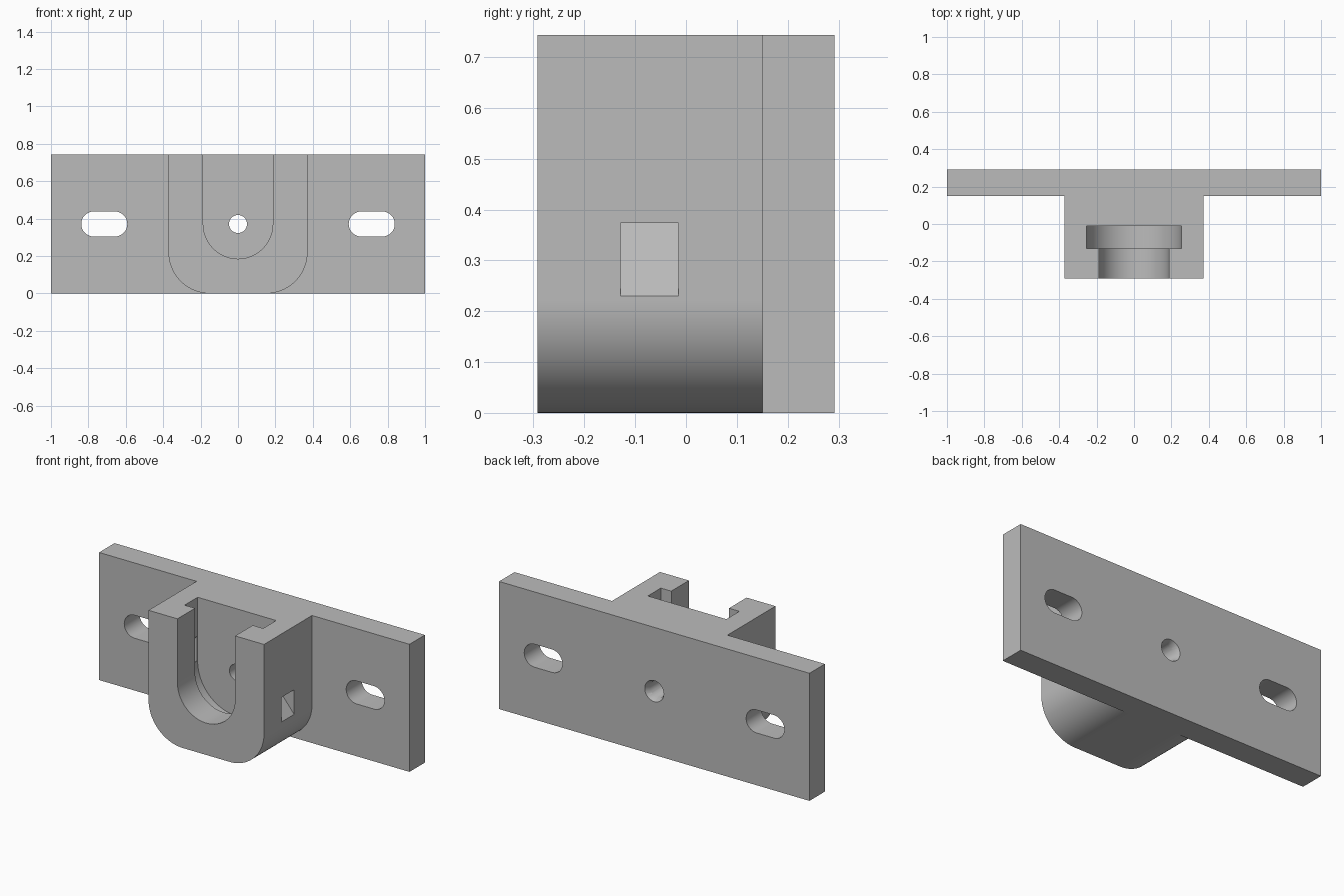
import bpy, bmesh, math

if "Cube" in bpy.data.objects:
    bpy.data.objects.remove(bpy.data.objects["Cube"], do_unlink=True)

grey = bpy.data.materials.new("light_grey")
grey.use_nodes = True
colour = (0.5, 0.5, 0.5, 1)
grey.diffuse_color = colour
grey.node_tree.nodes["Principled BSDF"].inputs["Base Color"].default_value = colour

HEIGHT = 0.743
MID = HEIGHT / 2          # height of every hole centre
BACK, PLATE_FRONT, FRONT = 0.292, 0.15, -0.292


def arc(cx, cz, r, start, end, steps=32):
    """Points of an arc in the xz plane, angles in degrees."""
    return [(cx + r * math.cos(math.radians(start + (end - start) * i / steps)),
             cz + r * math.sin(math.radians(start + (end - start) * i / steps)))
            for i in range(steps + 1)]


def prism(name, profile, y0, y1, end_scale=1.0):
    """Extrude an xz profile from y0 to y1, optionally tapering about the hole axis."""
    bm = bmesh.new()
    front = [bm.verts.new((x, y0, z)) for x, z in profile]
    back = [bm.verts.new((x * end_scale, y1, MID + (z - MID) * end_scale)) for x, z in profile]
    bm.faces.new(front)
    bm.faces.new(back[::-1])
    n = len(profile)
    for i in range(n):
        j = (i + 1) % n
        bm.faces.new((front[j], front[i], back[i], back[j]))
    bmesh.ops.recalc_face_normals(bm, faces=bm.faces)
    mesh = bpy.data.meshes.new(name)
    bm.to_mesh(mesh)
    bm.free()
    mesh.materials.append(grey)
    ob = bpy.data.objects.new(name, mesh)
    bpy.context.collection.objects.link(ob)
    return ob


def combine(target, tool, operation):
    """Apply a boolean and discard the tool."""
    tool.hide_render = True
    mod = target.modifiers.new(operation.lower(), 'BOOLEAN')
    mod.operation, mod.solver, mod.object = operation, 'EXACT', tool
    bpy.context.view_layer.objects.active = target
    bpy.ops.object.modifier_apply(modifier=mod.name)
    bpy.data.objects.remove(tool, do_unlink=True)


def u_shape(r):
    """Round-bottomed channel that is open at the top."""
    return arc(0, MID, r, 180, 360, 48) + [(r, 1), (-r, 1)]


# Wall plate
bracket = prism("mounting_bracket", [(-1, 0), (1, 0), (1, HEIGHT), (-1, HEIGHT)],
                PLATE_FRONT, BACK)

# Holder block with rounded lower corners
W, R = 0.372, 0.222
block = prism("holder_block",
              arc(-W + R, R, R, 180, 270) + arc(W - R, R, R, 270, 360)
              + [(W, HEIGHT), (-W, HEIGHT)], FRONT, PLATE_FRONT + 0.05)
combine(bracket, block, 'UNION')

# Front opening and the wider groove behind it
combine(bracket, prism("front_opening", u_shape(0.186), -0.4, -0.07), 'DIFFERENCE')
combine(bracket, prism("wide_groove", u_shape(0.253), -0.13, -0.01), 'DIFFERENCE')

# Central screw hole, flared at the back
combine(bracket, prism("screw_hole", arc(0, MID, 0.048, 0, 352.5, 47), -0.05, 0.4), 'DIFFERENCE')
combine(bracket, prism("screw_flare", arc(0, MID, 0.044, 0, 352.5, 47), 0.25, 0.296, 1.43), 'DIFFERENCE')

for side in (-1, 1):
    # Long screw slot in the plate
    slot = (arc(side * 0.715 + 0.056, MID, 0.067, -90, 90)
            + arc(side * 0.715 - 0.056, MID, 0.067, 90, 270))
    combine(bracket, prism("screw_slot", slot, 0.1, 0.4), 'DIFFERENCE')
    # Sloping square channel rising from the block side into the groove
    slope, low, high = 1.22, 0.23, 0.373
    channel = [(side * x, z + (W - x) * slope)
               for x, z in ((0.42, low), (0.42, high), (0.23, high), (0.23, low))]
    combine(bracket, prism("side_channel", channel, -0.129, -0.015), 'DIFFERENCE')

# Smooth curves, sharp edges
bpy.ops.object.select_all(action='DESELECT')
bracket.select_set(True)
bpy.context.view_layer.objects.active = bracket
bpy.ops.object.shade_smooth_by_angle(angle=math.radians(25))
